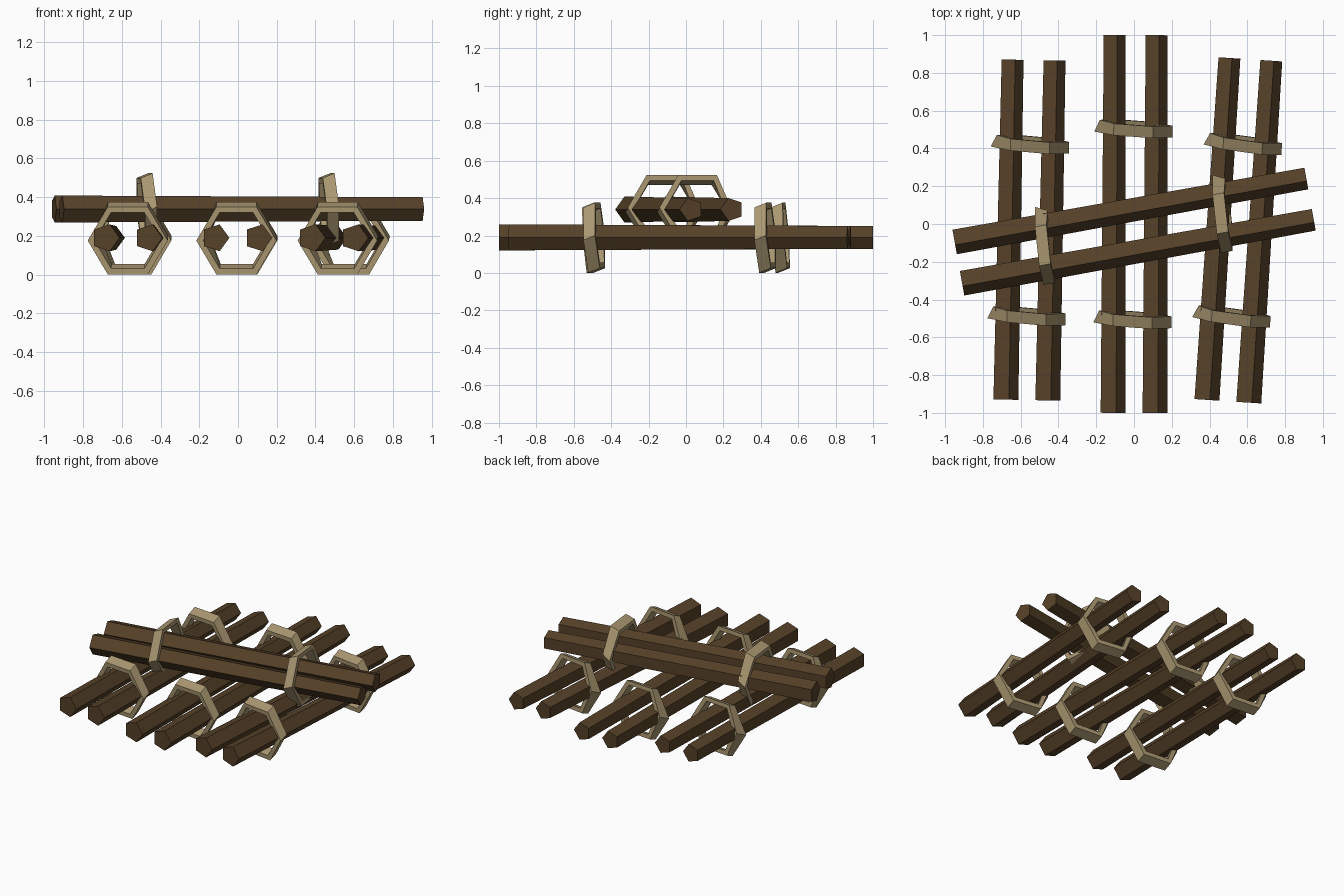
import bpy, bmesh
from math import sin, cos, radians, tau
from mathutils import Matrix, Vector

cube = bpy.data.objects.get("Cube")
if cube:
    bpy.data.objects.remove(cube)


def make_material(name, rgb):
    mat = bpy.data.materials.new(name)
    mat.use_nodes = True
    mat.diffuse_color = (*rgb, 1)
    bsdf = next(n for n in mat.node_tree.nodes if n.type == 'BSDF_PRINCIPLED')
    bsdf.inputs["Base Color"].default_value = (*rgb, 1)
    bsdf.inputs["Roughness"].default_value = 0.9
    return mat


WOOD = make_material("dark_brown_wood", (0.092, 0.052, 0.021))
STRAP = make_material("tan_strap", (0.40, 0.31, 0.165))
AXIS_Z = 0.19


def make_object(name, bm, mat, matrix):
    bmesh.ops.recalc_face_normals(bm, faces=bm.faces[:])
    mesh = bpy.data.meshes.new(name)
    bm.to_mesh(mesh)
    bm.free()
    mesh.materials.append(mat)
    obj = bpy.data.objects.new(name, mesh)
    obj.matrix_world = matrix
    bpy.context.collection.objects.link(obj)


# Five-sided log, thicker at its front end
def add_log(name, x, half, matrix):
    bm = bmesh.new()
    ends = []
    for y, r in ((-half, 0.073), (half, 0.064)):
        ends.append([bm.verts.new((x + r * cos(i * tau / 5), y, AXIS_Z + r * sin(i * tau / 5)))
                     for i in range(5)])
    front, back = ends
    for i in range(5):
        j = (i + 1) % 5
        bm.faces.new((front[i], front[j], back[j], back[i]))
    bm.faces.new(front)
    bm.faces.new(back)
    make_object(name, bm, WOOD, matrix)


# Six-sided flat strap, leaning slightly out of true
def add_strap(name, y, matrix):
    bm = bmesh.new()
    rings = []
    for i in range(6):
        a = i * tau / 6
        loop = []
        for dy, r in ((-0.031, 0.207), (0.031, 0.207), (0.031, 0.172), (-0.031, 0.172)):
            px, pz = r * cos(a), 0.975 * r * sin(a)
            py = y + dy - 0.07 * px - 0.07 * pz
            pz += 0.4 * dy
            if i == 3 and dy > 0:       # pinched corner
                px += 0.03
            loop.append(bm.verts.new((px - 0.004, py, 0.188 + pz)))
        rings.append(loop)
    for i in range(6):
        a, b = rings[i], rings[(i + 1) % 6]
        for k in range(4):
            m = (k + 1) % 4
            bm.faces.new((a[k], a[m], b[m], b[k]))
    make_object(name, bm, STRAP, matrix)


# Strapped pairs: name, centre, half length, turn in degrees
PAIRS = (
    ("right_pair", (-0.556, -0.032, 0), 0.90, -1.16),
    ("middle_pair", (-0.002, 0, 0), 1.0, -0.26),
    ("left_pair", (0.55, -0.033, 0), 0.907, -3.79),
    ("upper_pair", (0, -0.03, 0.149), 0.946, -79.8),
)
for name, centre, half, turn in PAIRS:
    matrix = Matrix.Translation(Vector(centre)) @ Matrix.Rotation(radians(turn), 4, 'Z')
    for side, label in ((-1, "a"), (1, "b")):
        add_log(f"{name}_log_{label}", side * 0.111, half, matrix)
        add_strap(f"{name}_strap_{label}", side * half * 0.505, matrix)
